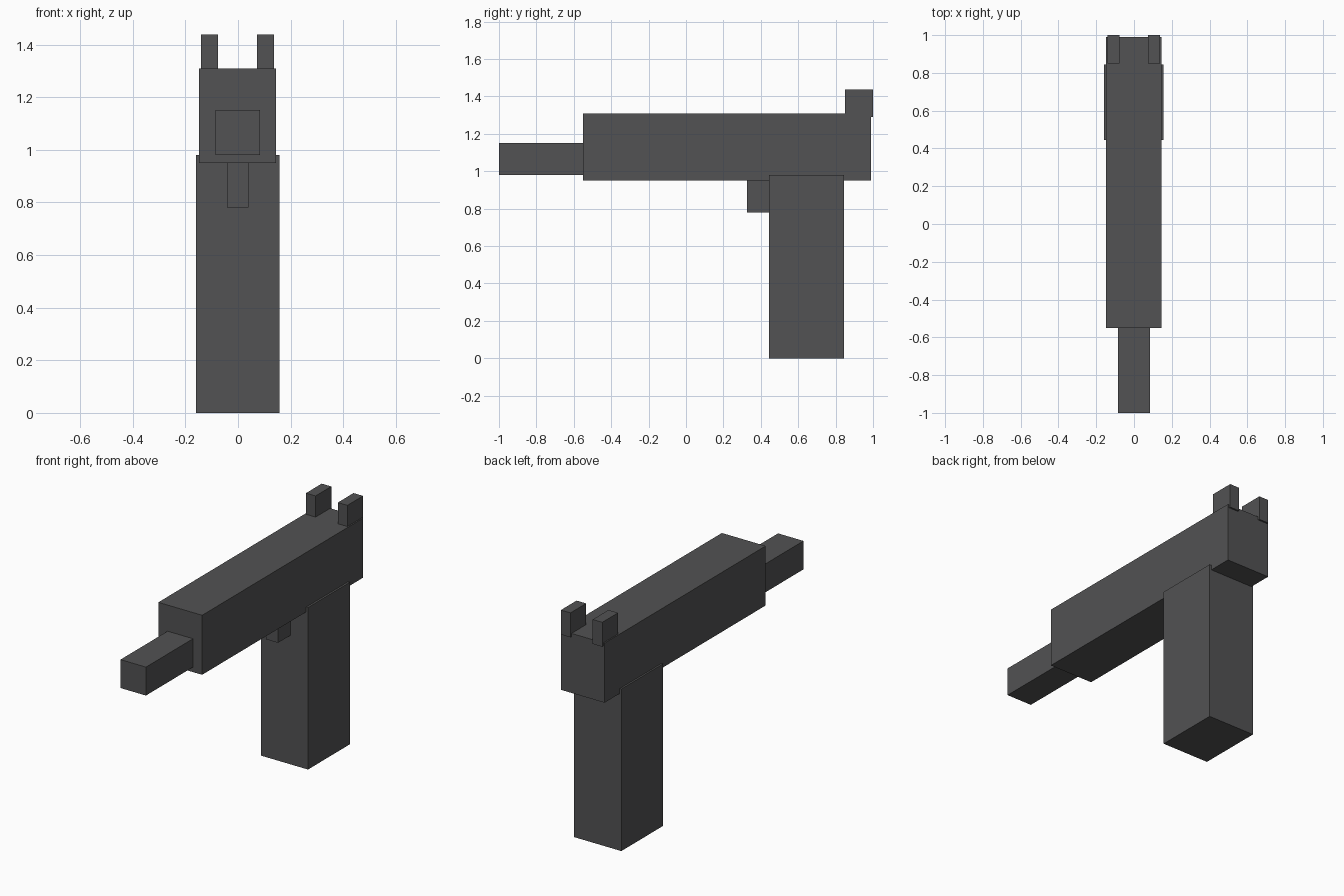
import bpy

if "Cube" in bpy.data.objects:
    bpy.data.objects.remove(bpy.data.objects["Cube"])

grey = bpy.data.materials.new("dark_grey")
grey.diffuse_color = (0.085, 0.085, 0.087, 1.0)
grey.use_nodes = True
grey.node_tree.nodes["Principled BSDF"].inputs["Base Color"].default_value = grey.diffuse_color


def box(name, x, y, z):
    """Box spanning the given (min, max) range on each axis."""
    spans = (x, y, z)
    bpy.ops.mesh.primitive_cube_add(size=1, location=[(a + b) / 2 for a, b in spans])
    ob = bpy.context.object
    ob.name = name
    ob.scale = [b - a for a, b in spans]
    bpy.ops.object.transform_apply(location=False, rotation=False, scale=True)
    ob.data.materials.append(grey)
    return ob


# Main body, barrel, handle and trigger
box("body", (-0.148, 0.145), (-0.55, 0.99), (0.95, 1.31))
box("barrel", (-0.086, 0.084), (-1.0, -0.54), (0.98, 1.152))
box("grip", (-0.159, 0.157), (0.445, 0.845), (0.0, 0.98))
box("trigger", (-0.042, 0.039), (0.327, 0.46), (0.78, 0.96))

# Pair of rear sights, slightly overhanging the back of the body
for side, x in (("left", -0.108), ("right", 0.105)):
    box("rear_sight_" + side, (x - 0.032, x + 0.032), (0.85, 1.0), (1.29, 1.438))
